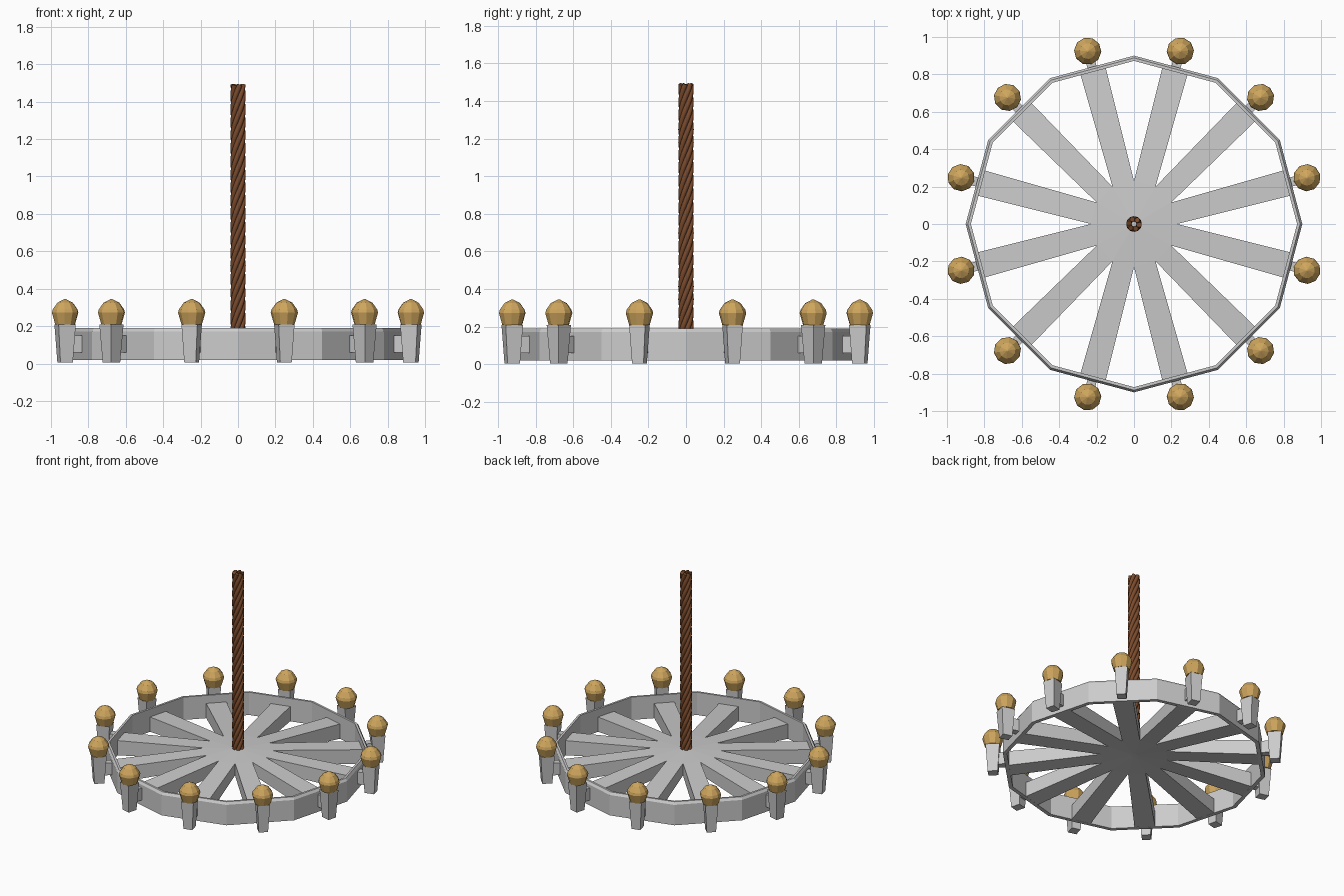
import bpy, bmesh
from math import sin, cos, pi, radians
from mathutils import Matrix

if "Cube" in bpy.data.objects:
    bpy.data.objects.remove(bpy.data.objects["Cube"])

N = 12


def material(name, rgb):
    m = bpy.data.materials.new(name)
    m.diffuse_color = (*rgb, 1)
    m.use_nodes = True
    m.node_tree.nodes["Principled BSDF"].inputs["Base Color"].default_value = m.diffuse_color
    return m


BROWN = material("rope_brown", (0.2, 0.07, 0.025))
GOLD = material("flame_gold", (0.62, 0.38, 0.11))


def finish(name, bm, mat=None):
    bmesh.ops.recalc_face_normals(bm, faces=bm.faces)
    me = bpy.data.meshes.new(name)
    bm.to_mesh(me)
    bm.free()
    ob = bpy.data.objects.new(name, me)
    bpy.context.collection.objects.link(ob)
    if mat:
        me.materials.append(mat)
    return ob


def lathe(name, profile, n, closed=False, mat=None):
    """Revolve (radius, z) points; an open profile gets end caps."""
    bm = bmesh.new()
    rings = [[bm.verts.new((r * cos(2 * pi * i / n), r * sin(2 * pi * i / n), z))
              for i in range(n)] for r, z in profile]
    pairs = list(zip(rings, rings[1:]))
    if closed:
        pairs.append((rings[-1], rings[0]))
    else:
        bm.faces.new(rings[0])
        bm.faces.new(rings[-1])
    for a, b in pairs:
        for i in range(n):
            j = (i + 1) % n
            bm.faces.new((a[i], a[j], b[j], b[i]))
    return finish(name, bm, mat)


def taper_box(name, x0, x1, w0, w1, z0, z1):
    """Box along x; z0/z1 are (bottom, top) at each end, w0/w1 the widths."""
    bm = bmesh.new()
    ends = []
    for x, w, (lo, hi) in ((x0, w0, z0), (x1, w1, z1)):
        ends.append([bm.verts.new((x, y, z)) for y, z in
                     ((-w / 2, lo), (w / 2, lo), (w / 2, hi), (-w / 2, hi))])
    a, b = ends
    bm.faces.new(a)
    bm.faces.new(b)
    for i in range(4):
        j = (i + 1) % 4
        bm.faces.new((a[i], a[j], b[j], b[i]))
    return finish(name, bm)


def around(ob):
    """Copy a part to the middle of each of the twelve sides."""
    base = ob.matrix_basis.copy()
    for k in range(N):
        o = ob if k == 0 else ob.copy()
        if k:
            bpy.context.collection.objects.link(o)
        o.matrix_basis = Matrix.Rotation(radians(15 + 30 * k), 4, 'Z') @ base


# twelve-sided rim with a chamfered top edge
lathe("rim", [(0.90, 0.02), (0.90, 0.172), (0.888, 0.19), (0.872, 0.19),
              (0.872, 0.02)], N, closed=True)

# hub, slightly domed
lathe("hub", [(0.02, 0.095), (0.23, 0.08), (0.23, 0.17), (0.02, 0.18)], N)

# spokes sloping down from hub to rim
around(taper_box("spoke", 0.222, 0.85, 0.119, 0.14, (0.08, 0.17), (0.02, 0.13)))

# brackets holding the torches
around(taper_box("bracket", 0.86, 0.94, 0.05, 0.05, (0.06, 0.15), (0.06, 0.15)))

# tapered square torch holders
bm = bmesh.new()
bmesh.ops.create_cube(bm, size=1)
for v in bm.verts:
    s = 1.0 if v.co.z > 0 else 0.72
    v.co = (v.co.x * 0.095 * s + 0.957, v.co.y * 0.088 * s, 0.005 + (v.co.z + 0.5) * 0.205)
around(finish("torch_holder", bm))

# faceted golden flames
flame = lathe("flame", [(0.055, 0.21), (0.073, 0.272), (0.068, 0.29), (0.043, 0.325),
                        (0.004, 0.345)], 10, mat=GOLD)
flame.location.x = 0.957
flame.matrix_basis = Matrix.Translation((0.957, 0, 0))
around(flame)

# twisted rope: six helical strands around a hollow core
cu = bpy.data.curves.new("rope", 'CURVE')
cu.dimensions = '3D'
cu.bevel_depth = 0.0145
cu.bevel_resolution = 2
cu.use_fill_caps = True
cu.materials.append(BROWN)
Z0, Z1, LEAD, STEPS = 0.17, 1.49, 0.42, 60
for s in range(6):
    sp = cu.splines.new('POLY')
    sp.points.add(STEPS)
    for i, p in enumerate(sp.points):
        z = Z0 + (Z1 - Z0) * i / STEPS
        a = 2 * pi * (s / 6 + (z - Z0) / LEAD)
        p.co = (0.027 * cos(a), 0.027 * sin(a), z, 1)
    sp.use_smooth = True
bpy.context.collection.objects.link(bpy.data.objects.new("rope", cu))
